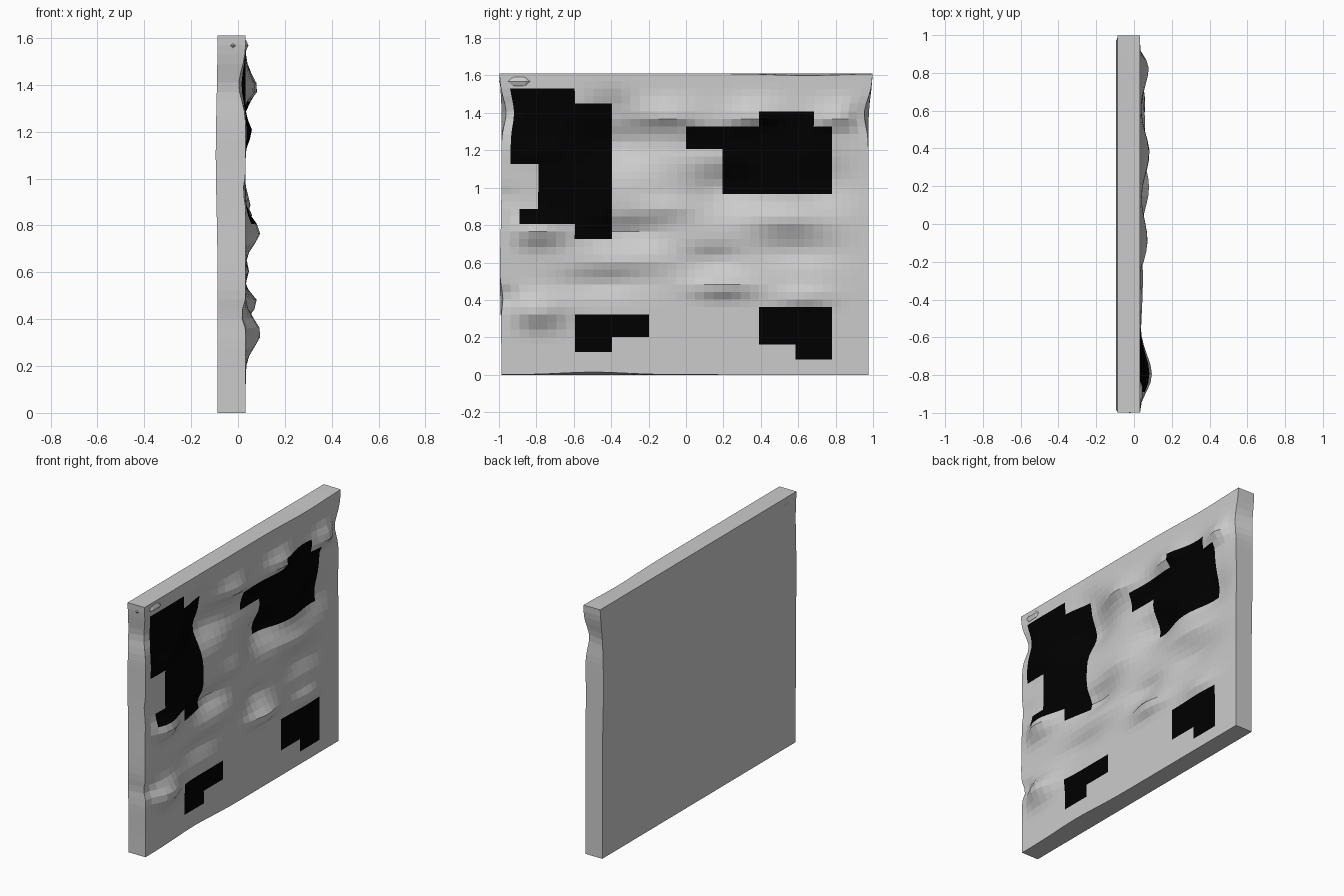
import bpy, bmesh, math

N, H = 40, 1.61
BASE, BACK = 0.033, -0.087

# soft swellings (+) and pits (-) on the face: y, z, half width, half height, amount
BUMPS = [
    (-0.80, 1.20, 0.14, 0.05, 0.028), (-0.10, 1.38, 0.16, 0.08, 0.045),
    (0.38, 1.38, 0.15, 0.08, 0.052), (0.85, 1.37, 0.14, 0.08, 0.045),
    (-0.80, 0.77, 0.14, 0.07, 0.062), (-0.10, 0.89, 0.14, 0.05, 0.022),
    (0.55, 0.83, 0.20, 0.06, 0.030), (0.20, 0.47, 0.16, 0.05, 0.050),
    (0.65, 0.42, 0.14, 0.05, 0.030), (-0.30, 0.61, 0.25, 0.05, 0.015),
    (-0.80, 0.34, 0.14, 0.08, 0.064),
    (-0.38, 1.24, 0.20, 0.13, -0.080), (0.22, 1.00, 0.18, 0.12, -0.075),
    (0.75, 1.02, 0.16, 0.13, -0.040), (-0.32, 0.76, 0.18, 0.07, -0.055),
    (0.10, 1.23, 0.30, 0.06, -0.020), (0.60, 0.66, 0.22, 0.08, -0.035),
    (0.15, 0.62, 0.14, 0.06, -0.035), (-0.45, 0.49, 0.22, 0.06, -0.030),
    (-0.40, 1.43, 0.12, 0.08, -0.025),
    (-1.00, 1.40, 0.07, 0.09, -0.030), (1.00, 1.38, 0.06, 0.08, -0.012),
    (-1.00, 0.95, 0.10, 0.05, -0.010), (-0.98, 0.42, 0.07, 0.04, -0.020),
]

# black patches: y min, y max, z min, z max
PATCHES = [
    (-0.95, -0.6, 1.13, 1.51), (-0.6, -0.4, 0.725, 1.43),
    (-0.8, -0.6, 0.81, 1.13), (-0.92, -0.8, 0.81, 0.885),
    (0.0, 0.2, 1.20, 1.34), (0.2, 0.79, 0.96, 1.33), (0.38, 0.69, 1.33, 1.41),
    (-0.6, -0.4, 0.11, 0.33), (-0.4, -0.2, 0.22, 0.33),
    (0.39, 0.59, 0.16, 0.37), (0.59, 0.79, 0.075, 0.36),
]


def face_x(y, z):
    fade = min(1, (1 - abs(y)) / 0.12, z / 0.12, (H - z) / 0.1)
    x = BASE
    for by, bz, sy, sz, a in BUMPS:
        if bz > 1.3 and z < bz and a > 0:
            sz *= 0.6          # steeper underside on the top row
        g = a * math.exp(-((y - by) / sy) ** 2 - ((z - bz) / sz) ** 2)
        x += g * fade if a > 0 else g
    return max(x, -0.07)


def edge_y(y, z):
    # side edges: slight taper, with a flare at the upper corners
    if y < 0:
        return y * (0.987 + 0.008 * math.exp(-((z - 0.55) / 0.25) ** 2)
                    + 0.01 * math.exp(-((z - H) / 0.1) ** 2))
    return y * (0.975 + 0.022 * math.exp(-((z - H) / 0.15) ** 2))


def pinch(y, z):
    s = 0.026 * math.exp(-((z - 1.40) / 0.09) ** 2)
    if y < 0:
        s += 0.014 * math.exp(-((z - 0.41) / 0.07) ** 2)
    return 1 - s * max(0, abs(y) - 0.8) / 0.2


def sag(y, z):
    # slight waves along the top and bottom front edges
    return (0.014 * math.exp(-((y + 0.5) / 0.25) ** 2) * max(0, 1 - z / 0.1)
            - 0.010 * math.exp(-((y - 0.65) / 0.25) ** 2) * max(0, 1 - (H - z) / 0.1))


# wavy wall panel
bm = bmesh.new()
rows = []
for j in range(N + 1):
    z = H * j / N
    row = []
    for i in range(N + 1):
        y = -1 + 2 * i / N
        row.append(bm.verts.new((face_x(y, z), edge_y(y, z) * pinch(y, z), z + sag(y, z))))
    rows.append(row)
for j in range(N):
    for i in range(N):
        f = bm.faces.new((rows[j][i], rows[j][i + 1], rows[j + 1][i + 1], rows[j + 1][i]))
        y, z = -1 + 2 * (i + .5) / N, H * (j + .5) / N
        f.material_index = int(any(a < y < b and c < z < d for a, b, c, d in PATCHES))

# rim sides and flat back
ring = ([(0, i) for i in range(N)] + [(j, N) for j in range(N)]
        + [(N, i) for i in range(N, 0, -1)] + [(j, 0) for j in range(N, 0, -1)])
back = []
for j, i in ring:
    y, z = -1 + 2 * i / N, H * j / N
    x = BACK - 0.008 * math.exp(-((z - 1.1) / 0.3) ** 2)
    back.append(bm.verts.new((x, edge_y(y, z), z)))
front = [rows[j][i] for j, i in ring]
for k in range(len(ring)):
    n = (k + 1) % len(ring)
    bm.faces.new((front[n], front[k], back[k], back[n]))
# back made of horizontal strips between the left and right edges
at = dict(zip(ring, back))
for j in range(1, N - 1):
    bm.faces.new((at[(j, 0)], at[(j + 1, 0)], at[(j + 1, N)], at[(j, N)]))
bm.faces.new([at[(0, i)] for i in range(N + 1)] + [at[(1, N)], at[(1, 0)]])
bm.faces.new([at[(N, i)] for i in range(N + 1)] + [at[(N - 1, N)], at[(N - 1, 0)]])
bmesh.ops.recalc_face_normals(bm, faces=bm.faces)

me = bpy.data.meshes.new("wall_panel")
bm.to_mesh(me)
bm.free()
panel = bpy.data.objects.new("wall_panel", me)
bpy.context.collection.objects.link(panel)
for name, col in (("plain_grey", (0.8, 0.8, 0.8, 1)), ("black_patch", (0, 0, 0, 1))):
    m = bpy.data.materials.new(name)
    m.diffuse_color = col
    me.materials.append(m)

# small rounded lump buried in the upper corner
bpy.ops.mesh.primitive_uv_sphere_add(segments=10, ring_count=6, location=(-0.022, -0.892, 1.568))
lump = bpy.context.object
lump.name = "corner_lump"
lump.scale = (0.070, 0.109, 0.042)
